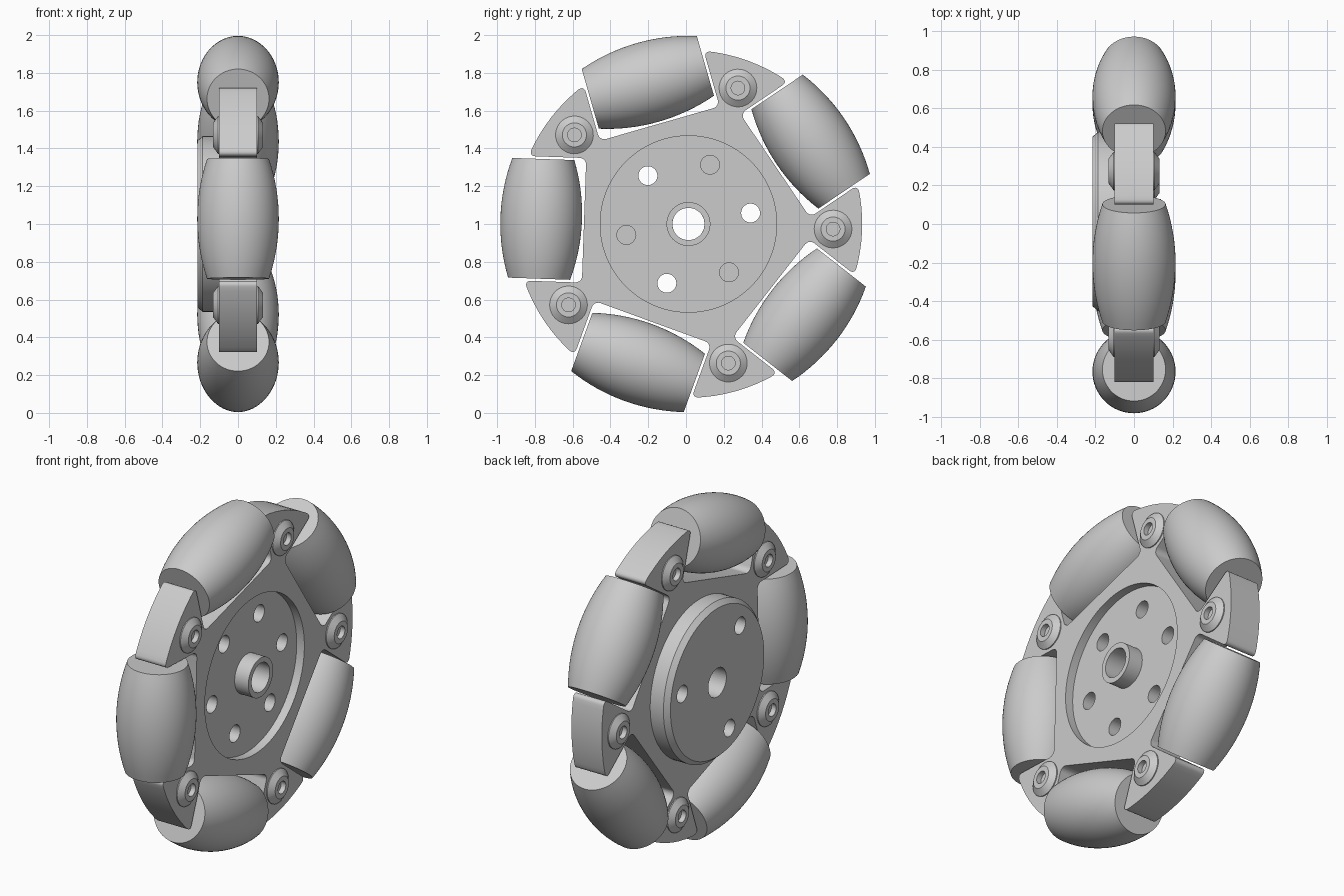
import bpy, bmesh
from math import radians, sin, cos, tau, sqrt, atan2
from mathutils import Matrix, Vector

cube = bpy.data.objects.get("Cube")
if cube:
    bpy.data.objects.remove(cube, do_unlink=True)

CENTRE = Matrix.Translation((0, 0.013, 1.0))
ROLLERS = [radians(34 + 72 * k) for k in range(5)]
ARMS = [radians(-2 + 72 * k) for k in range(5)]

grey = bpy.data.materials.new("light_grey")
grey.use_nodes = True
GREY = (0.6, 0.6, 0.6, 1)
grey.diffuse_color = GREY
grey.node_tree.nodes["Principled BSDF"].inputs["Base Color"].default_value = GREY


def add(name, bm, matrix):
    bmesh.ops.recalc_face_normals(bm, faces=bm.faces[:])
    mesh = bpy.data.meshes.new(name)
    bm.to_mesh(mesh)
    bm.free()
    mesh.materials.append(grey)
    obj = bpy.data.objects.new(name, mesh)
    obj.matrix_world = CENTRE @ matrix
    bpy.context.collection.objects.link(obj)
    return obj


def lathe(name, profile, matrix=Matrix(), closed=False, steps=64):
    """Turn (x, radius) points about the x axis."""
    bm = bmesh.new()
    verts = [bm.verts.new((x, r, 0)) for x, r in profile]
    pairs = list(zip(verts, verts[1:]))
    if closed:
        pairs.append((verts[-1], verts[0]))
    edges = [bm.edges.new(p) for p in pairs]
    bmesh.ops.spin(bm, geom=verts + edges, cent=(0, 0, 0), axis=(1, 0, 0),
                   angle=tau, steps=steps)
    bmesh.ops.remove_doubles(bm, verts=bm.verts[:], dist=1e-5)
    return add(name, bm, matrix)


def rod(name, x0, x1, radius, matrix=Matrix(), steps=48):
    return lathe(name, [(x0, 0), (x0, radius), (x1, radius), (x1, 0)], matrix, steps=steps)


def spoke(angle, radius):
    return Matrix.Rotation(angle, 4, 'X') @ Matrix.Translation((0, radius, 0))


# Frame: pentagon with five arms between the roller pockets
R, HALF, FLOOR = 0.92, 0.33, 0.553
reach = sqrt(R * R - HALF * HALF)
edge = atan2(HALF, reach)
bm = bmesh.new()
outline, corners = [], []
for a in ROLLERS:
    for r, s in ((reach, -HALF), (FLOOR, -HALF), (FLOOR, HALF), (reach, HALF)):
        v = bm.verts.new((-0.1, r * cos(a) - s * sin(a), r * sin(a) + s * cos(a)))
        outline.append(v)
        corners.append(v)
    span = radians(72) - 2 * edge
    for i in range(1, 8):
        t = a + edge + span * i / 8
        outline.append(bm.verts.new((-0.1, R * cos(t), R * sin(t))))
bm.faces.new(outline)
bmesh.ops.bevel(bm, geom=corners, offset=0.035, segments=5, profile=0.5, affect='VERTICES')
ext = bmesh.ops.extrude_face_region(bm, geom=bm.faces[:])
bmesh.ops.translate(bm, vec=Vector((0.2, 0, 0)),
                    verts=[g for g in ext["geom"] if isinstance(g, bmesh.types.BMVert)])
frame = add("frame", bm, Matrix())

# Hub disc with a chamfered rim
disc = lathe("hub_disc", [(-0.1, 0), (-0.1, 0.466), (-0.187, 0.466), (-0.215, 0.44), (-0.215, 0)],
             steps=96)

# Cutters: round recess, bore and six bolt holes, every other one blind
cutters = [rod("recess_cutter", 0.05, 0.2, 0.467, steps=96),
           rod("bore_cutter", -0.4, 0.4, 0.085)]
for k in range(6):
    depth = -0.4 if k % 2 == 0 else -0.09
    cutters.append(rod("hole_cutter", depth, 0.4, 0.05, spoke(radians(10 + 60 * k), 0.334), 32))
for target in (frame, disc):
    for c in cutters:
        c.hide_render = True
        mod = target.modifiers.new("cut", 'BOOLEAN')
        mod.operation, mod.solver, mod.object = 'DIFFERENCE', 'EXACT', c
bpy.context.view_layer.update()
graph = bpy.context.evaluated_depsgraph_get()
meshes = [bpy.data.meshes.new_from_object(o.evaluated_get(graph)) for o in (frame, disc)]
for target, mesh in zip((frame, disc), meshes):
    target.modifiers.clear()
    target.data = mesh
for c in cutters:
    bpy.data.objects.remove(c, do_unlink=True)

# Boss around the bore
lathe("hub_boss", [(0.05, 0.085), (0.05, 0.116), (0.14, 0.116), (0.14, 0.085)], closed=True)

# Barrel rollers lying along the rim; their outer curve follows the wheel's edge
AXIS, LENGTH, RIM = 0.78, 0.317, 0.996
barrel = [(-LENGTH, 0)]
for i in range(17):
    x = LENGTH * (i / 8 - 1)
    barrel.append((x, sqrt(RIM * RIM - x * x) - AXIS))
barrel.append((LENGTH, 0))
for a in ROLLERS:
    place = spoke(a, AXIS) @ Matrix.Rotation(radians(90), 4, 'Y')
    lathe("roller", barrel, place)

# Cone-shaped fasteners with sockets on both faces of each arm
for a in ARMS:
    for side in (-1, 1):
        cone = [(0.1, 0.1), (0.106, 0.1), (0.132, 0.064), (0.132, 0.036), (0.102, 0.036), (0.102, 0)]
        lathe("arm_fastener", [(side * x, r) for x, r in cone], spoke(a, 0.766), steps=32)

# Smooth the curved faces, keep the edges crisp
bpy.ops.object.select_all(action='DESELECT')
for obj in bpy.context.scene.objects:
    if obj.type == 'MESH':
        obj.select_set(True)
        bpy.context.view_layer.objects.active = obj
bpy.ops.object.shade_smooth_by_angle(angle=radians(30))
